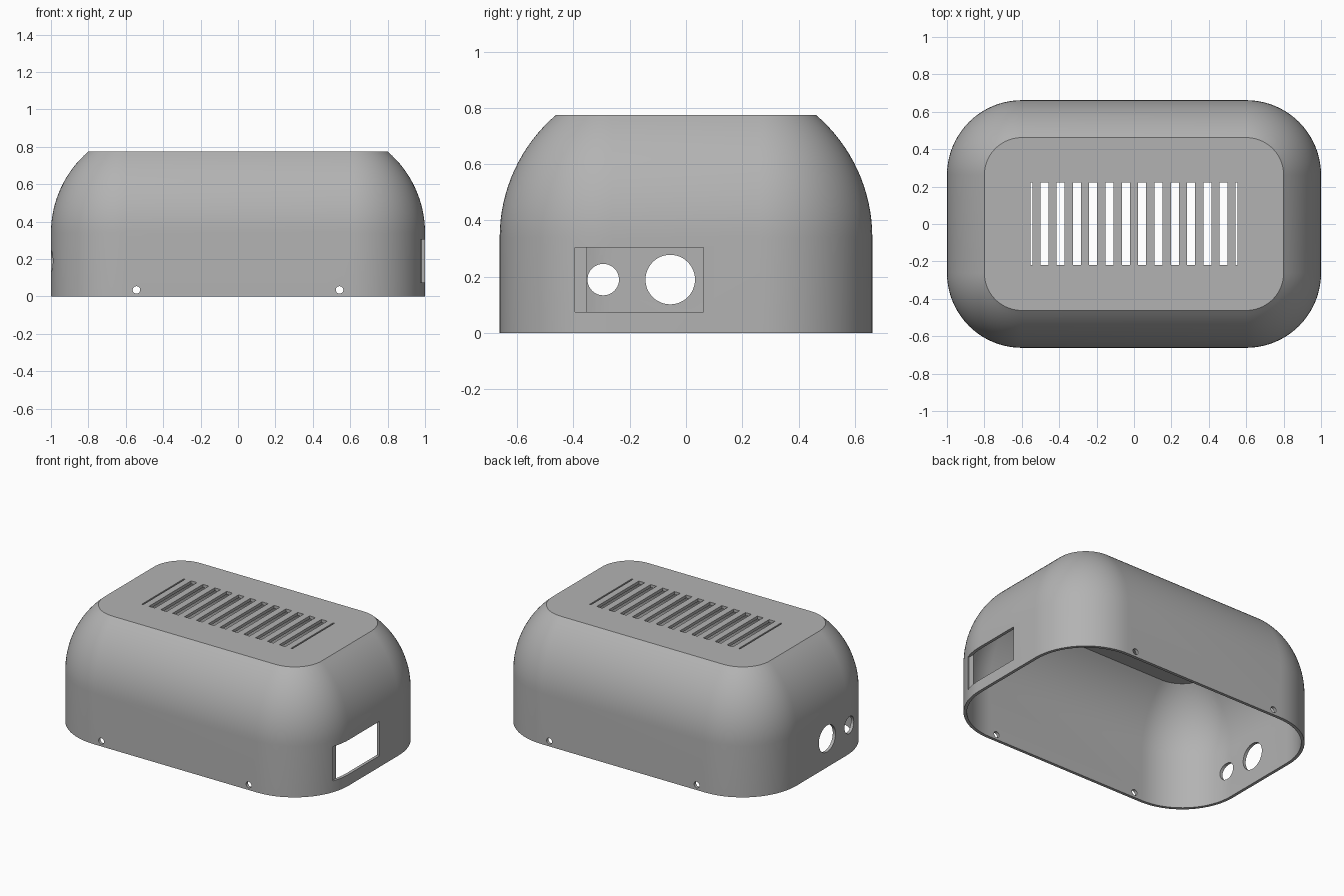
import bpy, bmesh, math
from mathutils import Matrix, Vector

cube = bpy.data.objects.get("Cube")
if cube:
    bpy.data.objects.remove(cube, do_unlink=True)

HALF_X, HALF_Y, CORNER = 1.0, 0.662, 0.40
HEIGHT, WALL = 0.775, 0.02
SPRING, BEND = 0.34, 0.573      # where the shoulder starts, and its radius

grey = bpy.data.materials.new("Plain Grey")
grey.use_nodes = True
GREY = (0.45, 0.45, 0.45, 1)
grey.diffuse_color = GREY
grey.node_tree.nodes["Principled BSDF"].inputs["Base Color"].default_value = GREY


def ring(bm, inset, z, steps=20):
    """Rounded rectangle of vertices, inset from the footprint."""
    r = CORNER - inset
    out = []
    for q, (sx, sy) in enumerate(((1, 1), (-1, 1), (-1, -1), (1, -1))):
        for i in range(steps + 1):
            a = math.pi / 2 * (q + i / steps)
            out.append(bm.verts.new((sx * (HALF_X - CORNER) + r * math.cos(a),
                                     sy * (HALF_Y - CORNER) + r * math.sin(a), z)))
    return out


def profile(offset, top):
    """(inset, z) pairs: straight wall, then a circular shoulder."""
    r = BEND - offset
    end = math.asin((top - SPRING) / r)
    pts = [(offset, 0.0)]
    for i in range(17):
        a = end * i / 16
        pts.append((BEND - r * math.cos(a), SPRING + r * math.sin(a)))
    return pts


def make_object(name, bm):
    bmesh.ops.recalc_face_normals(bm, faces=bm.faces[:])
    mesh = bpy.data.meshes.new(name)
    bm.to_mesh(mesh)
    bm.free()
    mesh.materials.append(grey)
    obj = bpy.data.objects.new(name, mesh)
    bpy.context.collection.objects.link(obj)
    return obj


# Hollow cover: ceiling, inner wall, bottom rim, outer wall, top
bm = bmesh.new()
path = profile(WALL, HEIGHT - WALL)[::-1] + profile(0, HEIGHT)
rings = [ring(bm, inset, z) for inset, z in path]
for a, b in zip(rings, rings[1:]):
    for i in range(len(a)):
        j = (i + 1) % len(a)
        bm.faces.new((a[i], a[j], b[j], b[i]))
bm.faces.new(rings[0])
bm.faces.new(rings[-1])
cover = make_object("cover", bm)

# Cutters for all openings, gathered in one mesh
bm = bmesh.new()


def box(lo, hi):
    lo, hi = Vector(lo), Vector(hi)
    bmesh.ops.create_cube(bm, size=1, matrix=Matrix.Translation((lo + hi) / 2)
                          @ Matrix.Diagonal((*(hi - lo), 1)))


def rod(center, radius, length, axis, sides):
    bmesh.ops.create_cone(bm, cap_ends=True, segments=sides, radius1=radius, radius2=radius,
                          depth=length, matrix=Matrix.Translation(center)
                          @ Matrix.Rotation(math.pi / 2, 4, axis))


# Vent slots in the top, with a sliver at each end
for i in range(12):
    x = (i - 5.5) * 0.0872
    box((x - 0.0215, -0.22, 0.7), (x + 0.0215, 0.223, 0.9))
for x in (-0.549, 0.549):
    box((x - 0.005, -0.22, 0.7), (x + 0.005, 0.223, 0.9))
# Shallow window pocket that breaks through the left wall
box((0.969, -0.395, 0.075), (1.1, 0.062, 0.304))
# Two round ports in the right wall
rod((-1, -0.056, 0.19), 0.088, 0.2, 'Y', 48)
rod((-1, -0.294, 0.19), 0.056, 0.2, 'Y', 40)
# Screw holes in the front and back walls
for x in (-0.543, 0.543):
    for y in (-HALF_Y, HALF_Y):
        rod((x, y, 0.035), 0.02, 0.2, 'X', 24)
cutter = make_object("opening_cutter", bm)
cutter.hide_render = True

cut = cover.modifiers.new("Openings", 'BOOLEAN')
cut.operation = 'DIFFERENCE'
cut.solver = 'EXACT'
cut.object = cutter
bpy.ops.object.select_all(action='DESELECT')
bpy.context.view_layer.objects.active = cover
cover.select_set(True)
bpy.ops.object.modifier_apply(modifier=cut.name)
bpy.data.objects.remove(cutter, do_unlink=True)
bpy.ops.object.shade_smooth_by_angle(angle=math.radians(30))
